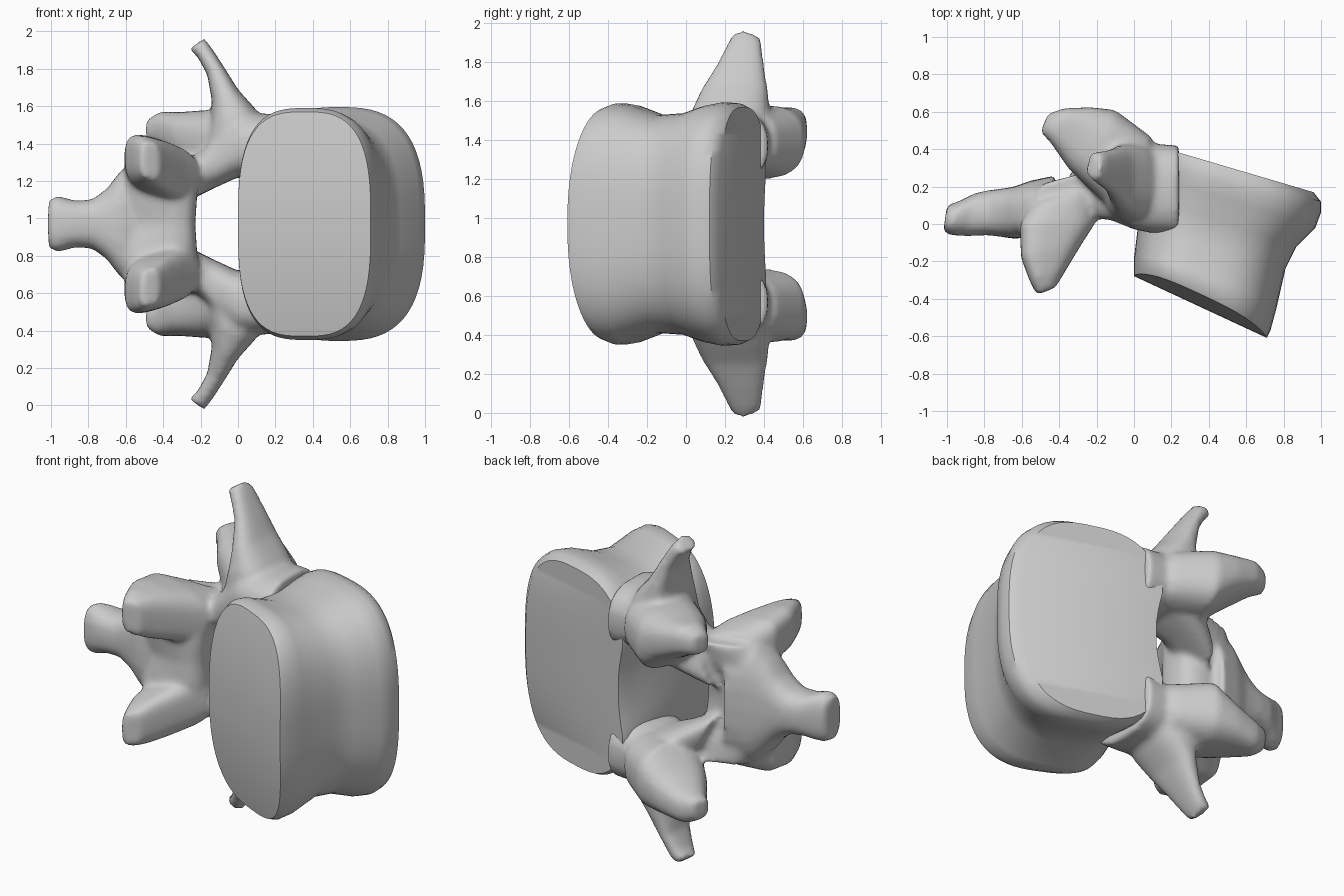
import bpy, bmesh, math
from mathutils import Vector

cube = bpy.data.objects.get("Cube")
if cube:
    bpy.data.objects.remove(cube, do_unlink=True)

MID = 0.97  # height of the symmetry plane

bone = bpy.data.materials.new("bone grey")
bone.use_nodes = True
GREY = (0.6, 0.6, 0.6, 1)
bone.diffuse_color = GREY
bone.node_tree.nodes["Principled BSDF"].inputs["Base Color"].default_value = GREY


def rounded(angle, power):
    """Point on a unit superellipse."""
    c, s = math.cos(angle), math.sin(angle)
    return (math.copysign(abs(c) ** (2 / power), c),
            math.copysign(abs(s) ** (2 / power), s))


def bridge(bm, rings):
    n = len(rings[0])
    for a, b in zip(rings, rings[1:]):
        for i in range(n):
            j = (i + 1) % n
            bm.faces.new((a[i], a[j], b[j], b[i]))


def loft(bm, stations, power=2.6, sides=24):
    """Closed tube through (centre, half axis, half axis) stations."""
    rings = []
    for centre, a, b in stations:
        ring = []
        for i in range(sides):
            c, s = rounded(math.tau * i / sides, power)
            ring.append(bm.verts.new(Vector(centre) + Vector(a) * c + Vector(b) * s))
        rings.append(ring)
    bridge(bm, rings)
    bm.faces.new(rings[0])
    bm.faces.new(rings[-1])


def finish(bm, name):
    bmesh.ops.recalc_face_normals(bm, faces=bm.faces)
    mesh = bpy.data.meshes.new(name)
    bm.to_mesh(mesh)
    bm.free()
    mesh.materials.append(bone)
    obj = bpy.data.objects.new(name, mesh)
    obj.location.z = MID
    bpy.context.collection.objects.link(obj)
    return obj


# Drum-shaped body: left end, right end, half height, bow, notch, power
DRUM = [
    ((0.00, -0.28), (0.71, -0.61), 0.60, 0.07, 0, 3.0),
    ((0.00, -0.25), (0.73, -0.57), 0.62, 0.08, 0, 3.0),
    ((0.00, -0.18), (0.76, -0.46), 0.61, 0.05, 0, 3.0),
    ((0.02, -0.02), (0.81, -0.24), 0.56, 0.00, 0, 2.8),
    ((0.05, 0.14), (0.87, -0.12), 0.57, 0.00, 0.02, 2.8),
    ((0.07, 0.27), (0.97, -0.02), 0.61, 0.00, 0.05, 2.8),
    ((0.08, 0.34), (1.00, 0.06), 0.625, 0.00, 0.07, 2.8),
    ((0.09, 0.39), (1.00, 0.12), 0.62, 0.00, 0.08, 2.8),
    ((0.11, 0.42), (0.96, 0.17), 0.60, 0.00, 0.08, 2.8),
]
SIDES = 64
bm = bmesh.new()
rings = []
for left, right, high, bow, notch, power in DRUM:
    left, right = Vector(left), Vector(right)
    ring = []
    for i in range(SIDES):
        c, s = rounded(math.tau * (i + 0.5) / SIDES, power)
        p = left.lerp(right, (c + 1) / 2)
        p.y += bow * s * s
        if c < 0:
            p += (right - left) * notch * max(0, 1 - (s / 0.5) ** 2)
        ring.append(bm.verts.new((p.x, p.y, s * high)))
    rings.append(ring)
bridge(bm, rings)
# End plates as level strips
for ring in (rings[0], rings[-1]):
    for half in (range(SIDES // 4 - 1), range(SIDES * 3 // 4, SIDES - 1)):
        for i in half:
            j = (SIDES // 2 - 1 - i) % SIDES
            bm.faces.new((ring[i], ring[i + 1], ring[j - 1], ring[j]))
    q, k = SIDES // 2, SIDES - 1
    bm.faces.new((ring[0], ring[q - 1], ring[q], ring[k]))
body = finish(bm, "vertebral_body")
bpy.context.view_layer.objects.active = body
body.select_set(True)
bpy.ops.object.shade_smooth_by_angle(angle=math.radians(38))
body.select_set(False)

# Rear arch, upper half
bm = bmesh.new()
# pedicle
loft(bm, [
    ((0.24, 0.18, 0.40), (0, 0.24, 0), (0, 0, 0.19)),
    ((0.10, 0.19, 0.41), (0, 0.24, 0), (0, 0, 0.18)),
    ((0.00, 0.21, 0.42), (0, 0.24, 0), (0, 0, 0.17)),
    ((-0.12, 0.22, 0.36), (0, 0.20, 0), (0.03, 0, 0.18)),
    ((-0.22, 0.19, 0.27), (0, 0.16, 0), (0.05, 0, 0.15)),
    ((-0.32, 0.16, 0.20), (0, 0.13, 0), (0.05, 0, 0.13)),
])
# transverse process
loft(bm, [
    ((0.00, 0.22, 0.46), (0, 0.21, 0), (0.18, 0, 0.04)),
    ((-0.03, 0.23, 0.58), (0, 0.20, 0), (0.12, 0, 0.04)),
    ((-0.07, 0.25, 0.69), (0, 0.17, 0), (0.07, 0, 0.03)),
    ((-0.12, 0.28, 0.82), (0, 0.12, 0), (0.045, 0, 0.02)),
    ((-0.18, 0.30, 0.92), (0, 0.09, 0), (0.04, 0, 0.02)),
    ((-0.22, 0.31, 0.96), (0, 0.07, -0.01), (0.04, 0, 0.03)),
])
# rear articular process
loft(bm, [
    ((0.00, 0.26, 0.42), (0.10, 0.20, 0), (0, 0, 0.17)),
    ((-0.16, 0.39, 0.42), (0.06, 0.22, 0), (0, 0, 0.19)),
    ((-0.29, 0.46, 0.47), (0.06, 0.165, 0), (0, 0, 0.13)),
    ((-0.41, 0.53, 0.51), (0.04, 0.09, 0), (0, 0, 0.09)),
    ((-0.48, 0.54, 0.50), (0.02, 0.05, 0), (0, 0, 0.06)),
])
# front articular process
loft(bm, [
    ((-0.38, 0.15, 0.26), (0.17, 0.04, -0.02), (0, 0, 0.13)),
    ((-0.41, 0.00, 0.29), (0.20, 0, -0.05), (0, 0, 0.15)),
    ((-0.44, -0.14, 0.31), (0.165, 0.04, -0.05), (0, 0, 0.15)),
    ((-0.46, -0.27, 0.33), (0.10, 0.03, -0.03), (0, 0, 0.13)),
    ((-0.47, -0.36, 0.34), (0.05, 0.02, -0.01), (0, 0, 0.10)),
], power=3.2)
# lamina
loft(bm, [
    ((-0.42, 0.06, -0.05), (0.19, -0.02, 0), (0, 0.14, 0)),
    ((-0.42, 0.05, 0.12), (0.20, 0, 0), (0, 0.15, 0)),
    ((-0.41, 0.06, 0.24), (0.20, 0.03, 0), (0, 0.17, 0)),
    ((-0.38, 0.12, 0.36), (0.15, 0.04, 0), (0, 0.13, 0)),
], power=3)
# Mirror the upper half below the symmetry plane
copy = bmesh.ops.duplicate(bm, geom=bm.verts[:] + bm.edges[:] + bm.faces[:])
for v in copy["geom"]:
    if isinstance(v, bmesh.types.BMVert):
        v.co.z = -v.co.z

# spinous process
loft(bm, [
    ((-0.42, 0.11, 0), (0, 0.15, 0), (0, 0, 0.34)),
    ((-0.56, 0.08, 0), (0, 0.15, 0), (0, 0, 0.35)),
    ((-0.64, 0.06, 0), (0, 0.14, 0), (0, 0, 0.27)),
    ((-0.70, 0.06, 0), (0, 0.13, 0), (0, 0, 0.19)),
    ((-0.78, 0.06, 0), (0, 0.12, 0), (0, 0, 0.13)),
    ((-0.87, 0.05, 0), (0.02, 0.115, 0), (0, 0, 0.125)),
    ((-0.96, 0.03, 0), (0.02, 0.09, 0), (0, 0, 0.15)),
    ((-1.01, 0.03, 0), (0.01, 0.07, 0), (0, 0, 0.13)),
])
arch = finish(bm, "rear_arch_and_processes")
fuse = arch.modifiers.new("fuse", "REMESH")
fuse.mode = "VOXEL"
fuse.voxel_size = 0.018
fuse.use_smooth_shade = True
soften = arch.modifiers.new("soften", "SMOOTH")
soften.factor = 0.5
soften.iterations = 7
